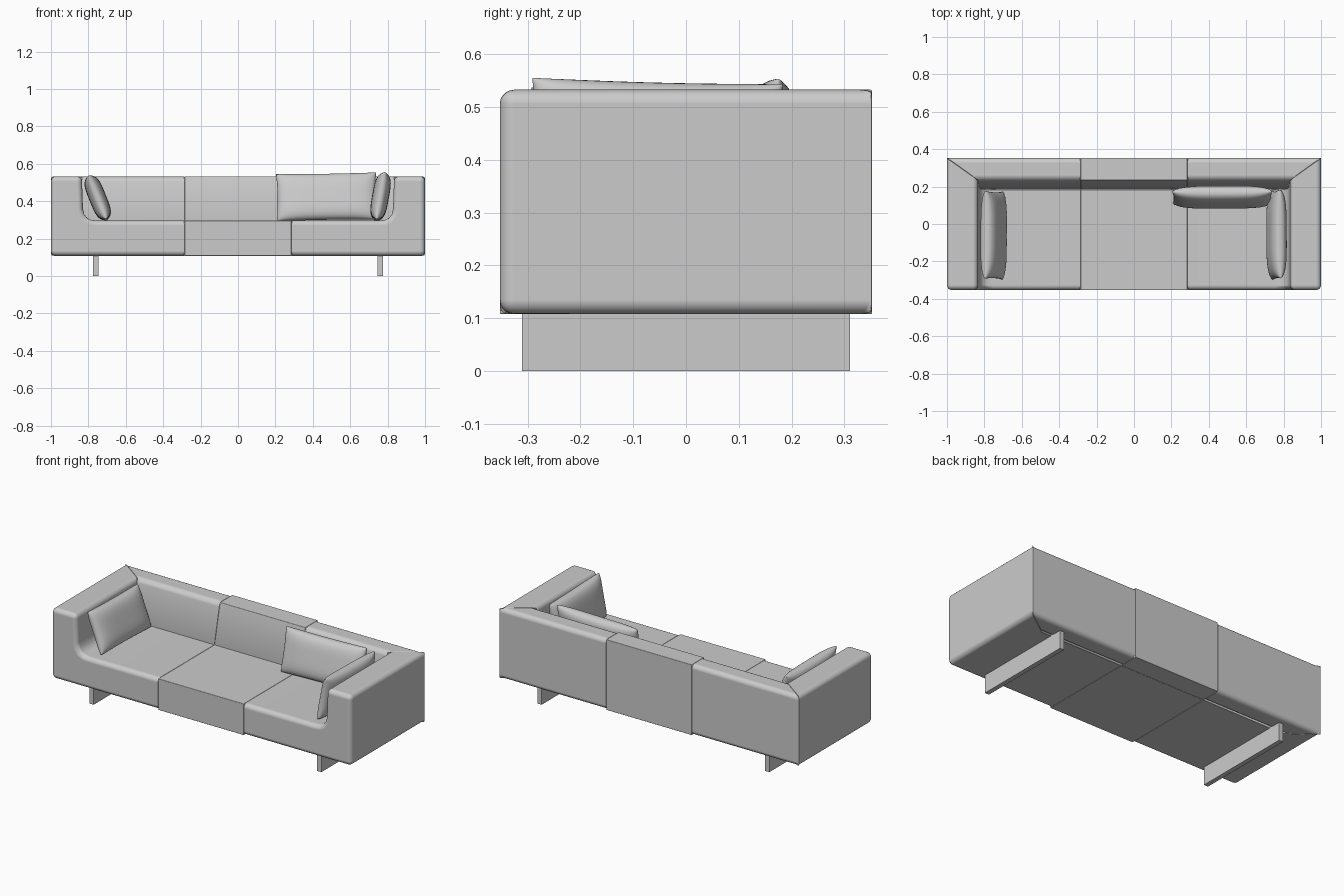
import bpy, bmesh, math
from mathutils import Matrix, Vector

if "Cube" in bpy.data.objects:
    bpy.data.objects.remove(bpy.data.objects["Cube"])

SEAM, ARM, INNER, BACK, LOW, SEAT, TOP = 0.285, 0.835, 0.235, 0.353, 0.108, 0.297, 0.533


def add_object(name, bm, smooth=True):
    bmesh.ops.recalc_face_normals(bm, faces=bm.faces)
    for f in bm.faces:
        f.smooth = smooth
    me = bpy.data.meshes.new(name)
    bm.to_mesh(me)
    bm.free()
    ob = bpy.data.objects.new(name, me)
    bpy.context.collection.objects.link(ob)
    return ob


def mirror(ob):
    m = ob.modifiers.new("mirror", 'MIRROR')
    m.use_mirror_merge = False


def upholstered(name, start, end, split=None, start_seam=False, end_seam=True, mirrored=True):
    """Prism between two matching outlines: soft outer edges, tight seam edges."""
    bm = bmesh.new()
    a = [bm.verts.new(p) for p in start]
    b = [bm.verts.new(p) for p in end]
    n = len(a)
    cap_a, cap_b = bm.faces.new(a), bm.faces.new(b)
    for i in range(n):
        j = (i + 1) % n
        bm.faces.new((a[i], a[j], b[j], b[i]))
    seams = ([cap_a] if start_seam else []) + ([cap_b] if end_seam else [])
    if split:
        seams.append(bmesh.utils.face_split(cap_b, b[split[0]], b[split[1]])[0])
    bmesh.ops.recalc_face_normals(bm, faces=bm.faces)
    seams += [f for f in bm.faces if all(abs(abs(v.co.x) - SEAM) < 1e-4 for v in f.verts)]
    weight = bm.edges.layers.float.new("bevel_weight_edge")
    for e in bm.edges:
        angle = e.calc_face_angle_signed(0)
        if angle > math.radians(40):
            e[weight] = 0.12 if any(f in seams for f in e.link_faces) else 1.0
    ob = add_object(name, bm)
    bev = ob.modifiers.new("soft_edges", 'BEVEL')
    bev.limit_method = 'WEIGHT'
    bev.width = 0.027
    bev.segments = 5
    bev.use_clamp_overlap = False
    bev.harden_normals = True
    if mirrored:
        mirror(ob)
    return ob


# End modules: seat and arm in one piece, mitred at the back corner
prof = [(SEAM, LOW), (ARM, LOW), (1, LOW), (1, TOP), (ARM, TOP), (0.829, 0.36),
        (0.822, 0.33), (0.807, 0.31), (0.785, 0.3), (0.755, SEAT), (SEAM, SEAT)]
upholstered("seat_and_arm", [(x, -BACK, z) for x, z in prof],
            [(x, BACK if x > 0.9 else INNER, z) for x, z in prof], split=(1, 4))

# Middle seat
box = [(-SEAM, LOW), (SEAM, LOW), (SEAM, SEAT), (-SEAM, SEAT)]
upholstered("middle_seat", [(x, -BACK, z) for x, z in box],
            [(x, INNER, z) for x, z in box], mirrored=False)

# Backrest: middle panel and mitred end panels
back = [(INNER, LOW), (BACK, LOW), (BACK, TOP), (INNER, TOP), (0.18, 0.29)]
upholstered("middle_back", [(-SEAM, y, z) for y, z in back],
            [(SEAM, y, z) for y, z in back], start_seam=True, mirrored=False)
upholstered("end_back", [(SEAM, y, z) for y, z in back],
            [(1 if y > 0.3 else ARM, y, z) for y, z in back], split=(0, 3), start_seam=True)

# Board legs
bm = bmesh.new()
bmesh.ops.create_cube(bm, size=1, matrix=Matrix.Translation((0.76, 0, 0.058))
                      @ Matrix.Diagonal((0.028, 0.622, 0.116, 1)))
mirror(add_object("board_leg", bm, smooth=False))


def cushion(name, loc, width, height, thick, yaw, tilt, roll):
    """Pillow with pinched rim and slightly hollow sides."""
    bm = bmesh.new()
    n = 24
    steps = [math.sin(math.pi / 2 * (2 * i / n - 1)) for i in range(n + 1)]
    for side in (-1, 1):
        grid = []
        for u in steps:
            row = []
            for v in steps:
                puff = (max(0, 1 - u ** 4) * max(0, 1 - v ** 4)) ** 0.45
                x = u * width / 2 * (1 - 0.025 * (1 - v * v))
                z = v * height / 2 * (1 - 0.03 * (1 - u * u))
                row.append(bm.verts.new((x, side * puff * thick / 2, z)))
            grid.append(row)
        for i in range(n):
            for j in range(n):
                bm.faces.new((grid[i][j], grid[i + 1][j], grid[i + 1][j + 1], grid[i][j + 1]))
    bmesh.ops.remove_doubles(bm, verts=bm.verts, dist=1e-5)
    r = math.radians
    bm.transform(Matrix.Translation(Vector(loc)) @ Matrix.Rotation(r(yaw), 4, 'Z')
                 @ Matrix.Rotation(r(-tilt), 4, 'X') @ Matrix.Rotation(r(roll), 4, 'Y'))
    add_object(name, bm)


# Loose cushions
cushion("left_cushion", (-0.75, -0.06, 0.418), 0.47, 0.25, 0.092, 90, 22, 1)
cushion("right_cushion", (0.762, -0.057, 0.424), 0.475, 0.255, 0.09, -90, 10, -1.5)
cushion("back_cushion", (0.473, 0.143, 0.424), 0.535, 0.258, 0.092, 0, 14, -1)
